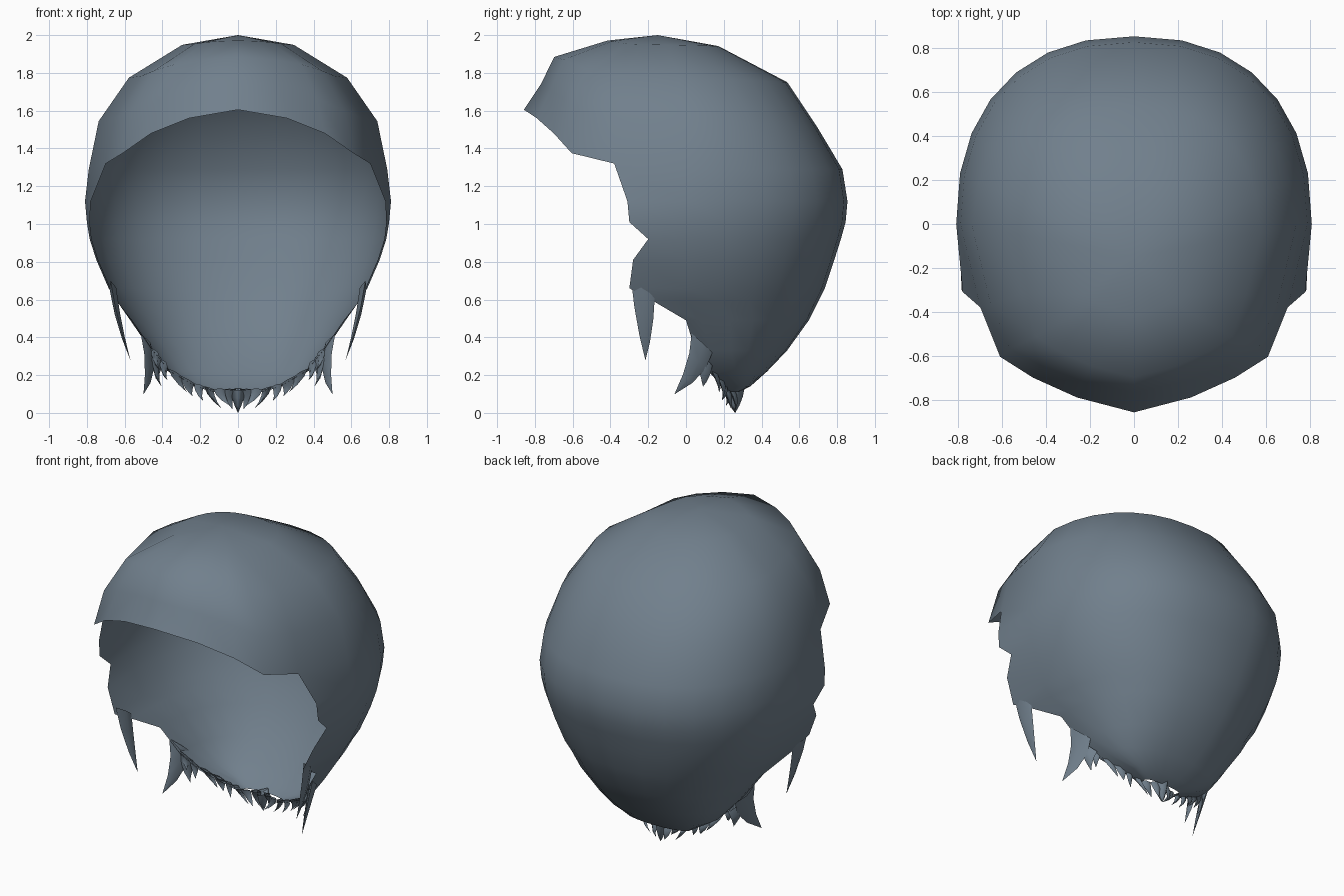
import bpy, bmesh, math, random
from mathutils import Vector

if "Cube" in bpy.data.objects:
    bpy.data.objects.remove(bpy.data.objects["Cube"])

random.seed(4)
slate = bpy.data.materials.new("slate grey hair")
slate.diffuse_color = (0.165, 0.215, 0.265, 1)
slate.use_nodes = True
slate.node_tree.nodes["Principled BSDF"].inputs["Base Color"].default_value = slate.diffuse_color


def finish(bm, name, angle=80):
    """Turn a right-hand half into a mirrored, smooth-shaded object."""
    bmesh.ops.remove_doubles(bm, verts=bm.verts, dist=0.0005)
    bmesh.ops.recalc_face_normals(bm, faces=bm.faces)
    me = bpy.data.meshes.new(name)
    bm.to_mesh(me)
    bm.free()
    me.materials.append(slate)
    ob = bpy.data.objects.new(name, me)
    bpy.context.collection.objects.link(ob)
    mod = ob.modifiers.new("mirror", 'MIRROR')
    mod.merge_threshold = 0.001
    bpy.ops.object.select_all(action='DESELECT')
    bpy.context.view_layer.objects.active = ob
    ob.select_set(True)
    bpy.ops.object.shade_smooth_by_angle(angle=math.radians(angle))
    return ob


def skin(bm, rows):
    """Faces between consecutive rows of points."""
    rows = [[bm.verts.new(p) for p in r] for r in rows]
    for a, b in zip(rows, rows[1:]):
        for i in range(len(a) - 1):
            bm.faces.new((a[i], a[i + 1], b[i + 1], b[i]))


def half_row(z, ex, ey, w, back, n=2.3, steps=7):
    """Front edge point, then a rounded sweep from the side to the back."""
    y0 = max(0.0, min(ey + 0.08, back - 0.03))
    pts = [Vector((ex, ey, z))]
    for i in range(steps + 1):
        a = math.pi / 2 * i / steps
        c, s = max(0, math.cos(a)), math.sin(a)
        x = 0 if i == steps else w * c ** (2 / n)
        pts.append(Vector((x, y0 + (back - y0) * s ** (2 / n), z)))
    return pts


# Lower shell rows: height, front edge x and y, half width, back y
levels = [
    (1.29, .70, -.38, .79, .828), (1.12, .78, -.31, .81, .855),
    (1.01, .785, -.30, .80, .845), (.92, .775, -.20, .785, .82),
    (.81, .74, -.28, .75, .785), (.66, .675, -.30, .685, .735),
    (.59, .64, -.17, .64, .70), (.49, .56, 0, .57, .65),
    (.33, .45, .05, .46, .535), (.22, .36, .12, .37, .43),
    (.14, .22, .19, .23, .34), (.11, .12, .20, .13, .28)]
lower = [half_row(*l) for l in levels]

# Crown dome: arcs from the top of the head to the fringe and shell rim
fringe = [Vector(p) for p in ((0, -.858, 1.605), (.26, -.79, 1.56),
                              (.46, -.70, 1.48), (.61, -.605, 1.375))]
rim = fringe + lower[0]
rim[4].z = 1.32
top = Vector((0, -.15, 2.0))
dome = []
for deg in (0, 22, 47, 69, 90):
    a = math.radians(deg)
    row = []
    for p in rim:
        n = 2 - 0.24 * max(0, p.y) / 0.85
        s = math.sin(a) ** (2 / n)
        c = max(0, math.cos(a)) ** (2 / n)
        row.append(Vector((p.x * s, top.y + (p.y - top.y) * s,
                           p.z + (2 - p.z) * c)))
    dome.append(row)
# Flatten the slope above the back and the slope above the brow
for i, p in enumerate(rim):
    k = max(0, p.y) / 0.85 if p.y > 0 else max(0, -p.y - .55) / .31
    dome[3][i] = dome[3][i].lerp((dome[2][i] + dome[4][i]) / 2, min(1, k) * .9)
    if p.y < -.55:
        dome[2][i] += Vector((0, -.03, .01))

bm = bmesh.new()
skin(bm, dome)
skin(bm, lower)
bmesh.ops.dissolve_degenerate(bm, edges=bm.edges, dist=0.0005)
finish(bm, "hair_shell")


def lock(bm, a, b, tip, thick, bend=(0, 0, 0)):
    """Flat, curved, pointed strand with a diamond section between a and b."""
    a, b, tip, bend = map(Vector, (a, b, tip, bend))
    mid = (a + b) / 2
    side = (b - a) / 2
    out = side.cross(tip - mid).normalized() * thick
    rows = []
    for t, k in ((0, 1), (.35, .8), (.7, .45), (1, .01)):
        c = mid.lerp(tip, t) + bend * 4 * t * (1 - t)
        rows.append([c + side * k, c + out * k, c - side * k, c - out * k,
                     c + side * k])
    skin(bm, rows)


# Long strands in front of and behind the ear
bm = bmesh.new()
lock(bm, (.675, -.29, .70), (.65, -.165, .62), (.57, -.215, .28), .018, (.01, 0, 0))
lock(bm, (.515, .03, .42), (.45, .14, .32), (.50, -.06, .10), .02, (-.02, .03, 0))
lock(bm, (.45, .06, .33), (.40, .14, .25), (.405, .09, .14), .02, (.02, 0, 0))
finish(bm, "side_strands")

# Nape tufts along the bottom rim, curling inwards
path = [lower[i][0] for i in (8, 9, 10, 11)] + [Vector((0, .24, .11))]
bm = bmesh.new()
for a, b in zip(path, path[1:]):
    for t in (0, .5):
        p, q = a.lerp(b, t), a.lerp(b, t + .5)
        m = (p + q) / 2
        tip = Vector((max(.03, m.x - random.uniform(.0, .06)),
                      m.y + random.uniform(-.01, .05),
                      max(.02, m.z - random.uniform(.06, .10))))
        up = Vector((.01, .01, .015))
        lock(bm, p + up, q + up, tip, .018, (.012, .01, 0))
finish(bm, "nape_tufts")

# Centre point at the very bottom
bm = bmesh.new()
lock(bm, (0, .20, .12), (0, .31, .13), (0, .26, 0), .04)
bmesh.ops.bisect_plane(bm, geom=bm.verts[:] + bm.edges[:] + bm.faces[:],
                       plane_co=(0, 0, 0), plane_no=(1, 0, 0), clear_inner=True)
finish(bm, "nape_point")
